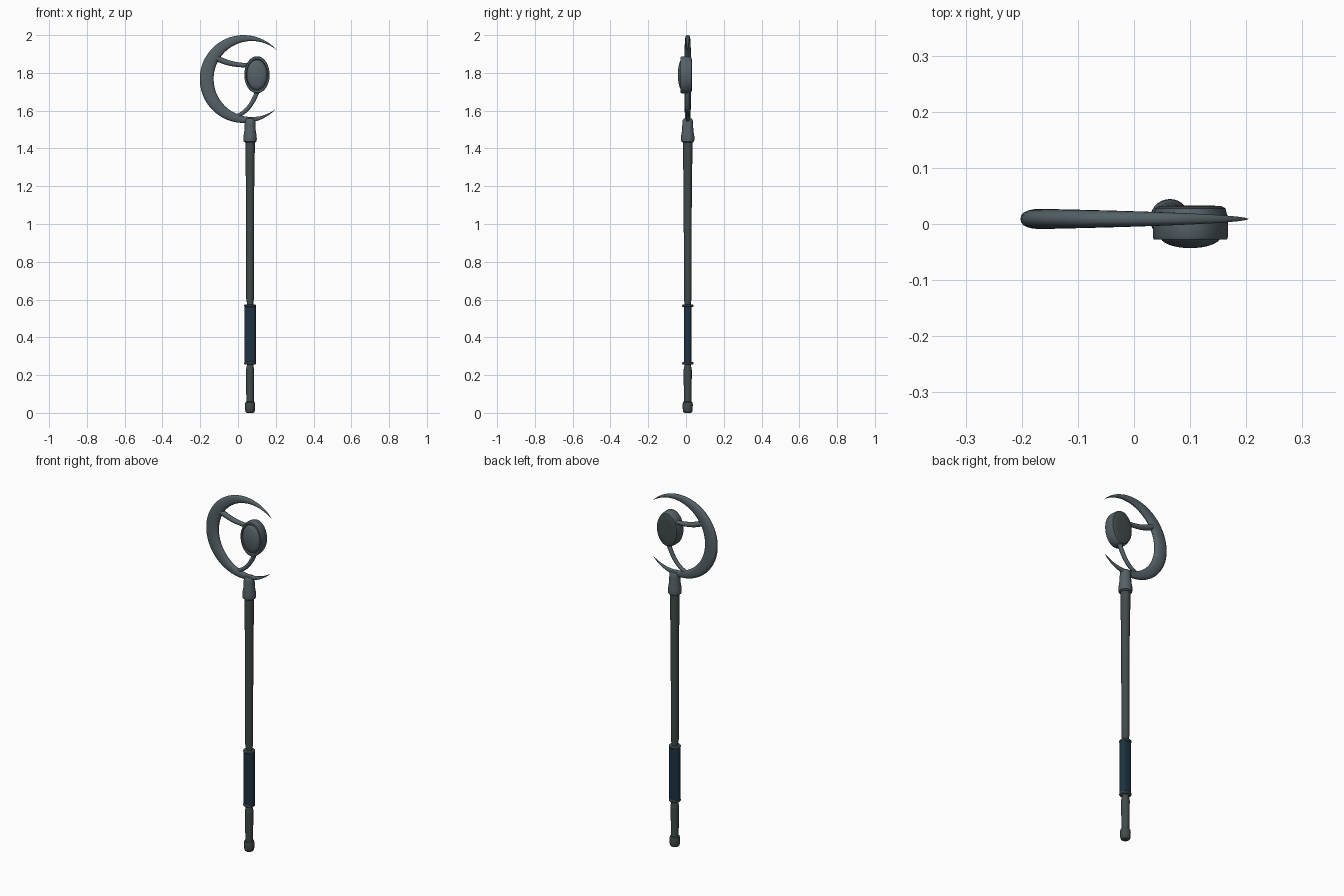
import bpy, bmesh, math
from math import sin, cos, pi, radians

if "Cube" in bpy.data.objects:
    bpy.data.objects.remove(bpy.data.objects["Cube"])

CX, CY = 0.064, 0.009      # staff axis


def material(name, rgb):
    m = bpy.data.materials.new(name)
    m.diffuse_color = (*rgb, 1)
    m.use_nodes = True
    m.node_tree.nodes["Principled BSDF"].inputs["Base Color"].default_value = m.diffuse_color
    return m


STEEL = material("blue_grey_metal", (0.090, 0.120, 0.135))
DARK = material("dark_shaft_metal", (0.054, 0.070, 0.068))
NAVY = material("navy_leather", (0.013, 0.032, 0.054))


def loft(name, rings, mat, angle=40):
    """Skin a list of equal-length point rings and cap both ends."""
    bm = bmesh.new()
    vs = [[bm.verts.new(p) for p in r] for r in rings]
    n = len(rings[0])
    for a, b in zip(vs, vs[1:]):
        for i in range(n):
            j = (i + 1) % n
            bm.faces.new((a[i], a[j], b[j], b[i]))
    bm.faces.new(vs[0][::-1])
    bm.faces.new(vs[-1])
    bmesh.ops.remove_doubles(bm, verts=bm.verts, dist=1e-5)
    bmesh.ops.recalc_face_normals(bm, faces=bm.faces)
    me = bpy.data.meshes.new(name)
    bm.to_mesh(me)
    bm.free()
    me.materials.append(mat)
    ob = bpy.data.objects.new(name, me)
    bpy.context.collection.objects.link(ob)
    bpy.ops.object.select_all(action='DESELECT')
    ob.select_set(True)
    bpy.context.view_layer.objects.active = ob
    bpy.ops.object.shade_smooth_by_angle(angle=radians(angle))
    return ob


def lathe(name, profile, mat, n=28):
    """Profile of (radius, z) turned about the staff axis."""
    return loft(name, [[(CX + r * cos(2 * pi * i / n), CY + r * sin(2 * pi * i / n), z)
                        for i in range(n)] for r, z in profile], mat)


# Staff parts, bottom to top
lathe("pommel", [(0.017, 0.0), (0.023, 0.004), (0.026, 0.014), (0.027, 0.045),
                 (0.025, 0.056), (0.020, 0.060)], DARK)
lathe("lower_shaft", [(0.020, 0.055), (0.0205, 0.12), (0.022, 0.215),
                      (0.022, 0.228), (0.017, 0.25), (0.017, 0.27)], DARK)
for label, z in (("lower_grip_ring", 0.256), ("upper_grip_ring", 0.561)):
    lathe(label, [(0.027, z), (0.031, z + 0.004), (0.031, z + 0.009),
                  (0.027, z + 0.013)], STEEL)
lathe("main_shaft", [(0.017, 0.56), (0.017, 0.582), (0.0205, 0.605), (0.0205, 0.75),
                     (0.021, 1.0), (0.022, 1.2), (0.0245, 1.34), (0.025, 1.44)], DARK)
lathe("collar", [(0.027, 1.432), (0.034, 1.437), (0.0355, 1.45), (0.0345, 1.468),
                 (0.030, 1.495), (0.0285, 1.53), (0.027, 1.548), (0.021, 1.558),
                 (0.010, 1.561)], STEEL)


# Flattened grip with a rounded-rectangle section
def grip_ring(z, k=1.0, n=32):
    ring = []
    for i in range(n):
        c, s = cos(2 * pi * i / n), sin(2 * pi * i / n)
        ring.append((CX + k * 0.030 * math.copysign(abs(c) ** 0.65, c),
                     CY + k * 0.020 * math.copysign(abs(s) ** 0.65, s), z))
    return ring


loft("grip", [grip_ring(0.262), grip_ring(0.568)], NAVY)

# Crescent: oval sections between an outer and an offset inner arc
OX, OZ, OR = 0.030, 1.7675, 0.2325
IX, IZ, IR = 0.068, 1.768, 0.197
A0, A1 = radians(41), radians(317)


def polar(a):
    x, z = OX + OR * cos(a) - IX, OZ + OR * sin(a) - IZ
    return math.atan2(z, x) % (2 * pi), math.hypot(x, z)


(b0, d0), (b1, d1) = polar(A0), polar(A1)
rings, N, M = [], 72, 20
for k in range(N + 1):
    t = k / N
    a, b = A0 + (A1 - A0) * t, b0 + (b1 - b0) * t
    r = IR + ((d0 if t < 0.5 else d1) - IR) * (2 * t - 1) ** 2
    ox, oz = OX + OR * cos(a), OZ + OR * sin(a)
    ix, iz = IX + r * cos(b), IZ + r * sin(b)
    h = 0.018 * max(sin(pi * t), 0) ** 0.6
    ring = []
    for i in range(M):
        c, s = cos(2 * pi * i / M), sin(2 * pi * i / M)
        u = 0.5 + 0.5 * math.copysign(abs(c) ** 0.85, c)
        ring.append((ix + (ox - ix) * u, CY + h * math.copysign(abs(s) ** 0.85, s),
                     iz + (oz - iz) * u))
    rings.append(ring)
loft("crescent", rings, STEEL, 60)


# Curved arms holding the medallion
def arm(name, p, radii, n=14, steps=16):
    rings = []
    for k in range(steps + 1):
        t = k / steps
        x, z = [(1 - t) ** 2 * p[0][i] + 2 * t * (1 - t) * p[1][i] + t * t * p[2][i] for i in (0, 1)]
        dx, dz = [(1 - t) * (p[1][i] - p[0][i]) + t * (p[2][i] - p[1][i]) for i in (0, 1)]
        d = math.hypot(dx, dz)
        r = radii[0] + (radii[1] - radii[0]) * t
        rings.append([(x - dz / d * r * cos(2 * pi * i / n), CY + r * sin(2 * pi * i / n),
                       z + dx / d * r * cos(2 * pi * i / n)) for i in range(n)])
    loft(name, rings, STEEL)


arm("upper_arm", [(-0.115, 1.880), (-0.04, 1.838), (0.06, 1.841)], (0.016, 0.011))
arm("lower_arm", [(-0.005, 1.573), (0.065, 1.595), (0.105, 1.71)], (0.010, 0.012))


# Oval medallion: rim with a dark back, and a domed face
def oval(profile, n=48):
    return [[(0.1005 + 0.067 * s * cos(2 * pi * i / n), y, 1.79 + 0.098 * s * sin(2 * pi * i / n))
             for i in range(n)] for s, y in profile]


rim = loft("medallion_rim", oval([(0.5, 0.033), (0.82, 0.032), (0.93, 0.028), (0.98, 0.016),
                                  (1.0, 0.0), (1.0, -0.023), (0.97, -0.028), (0.86, -0.028),
                                  (0.80, -0.022)]), STEEL, 35)
rim.data.materials.append(DARK)
for f in rim.data.polygons:
    if f.normal.y > 0.6:
        f.material_index = 1
dome = [(0.81 * cos(q * pi / 16), -0.022 - 0.021 * sin(q * pi / 16)) for q in range(8)]
loft("medallion_dome", oval(dome + [(0.02, -0.043)]), STEEL)
